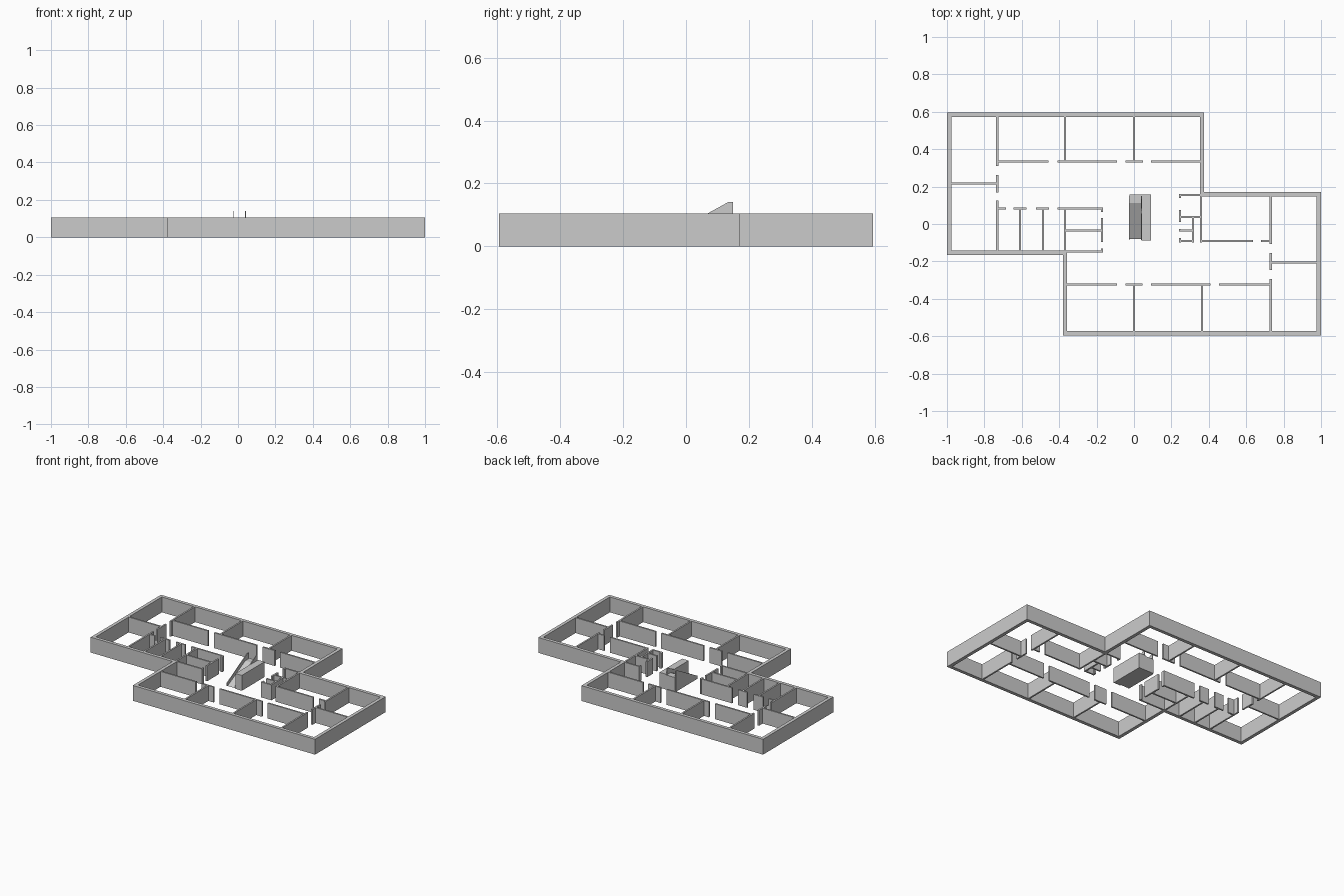
import bpy, bmesh

if "Cube" in bpy.data.objects:
    bpy.data.objects.remove(bpy.data.objects["Cube"])

H = 0.105    # wall height
T = 0.011    # partition thickness


def mesh_object(name, bm):
    bmesh.ops.recalc_face_normals(bm, faces=bm.faces)
    me = bpy.data.meshes.new(name)
    bm.to_mesh(me)
    bm.free()
    ob = bpy.data.objects.new(name, me)
    bpy.context.collection.objects.link(ob)
    return ob


def add_box(bm, x0, x1, y0, y1, z0=0, z1=H):
    ret = bmesh.ops.create_cube(bm, size=1)
    for v in ret["verts"]:
        v.co = (x0 + (v.co.x + .5) * (x1 - x0),
                y0 + (v.co.y + .5) * (y1 - y0),
                z0 + (v.co.z + .5) * (z1 - z0))


def side_profile(name, pts, x0, x1):
    """Extrude a (y, z) profile from x0 to x1."""
    bm = bmesh.new()
    f = bm.faces.new([bm.verts.new((x0, y, z)) for y, z in pts])
    ret = bmesh.ops.extrude_face_region(bm, geom=[f])
    for g in ret["geom"]:
        if isinstance(g, bmesh.types.BMVert):
            g.co.x = x1
    return mesh_object(name, bm)


# Outer wall: stepped outline as a ring with constant thickness
outer = [(-1, .595), (.375, .595), (.375, .17), (1, .17),
         (1, -.595), (-.38, -.595), (-.38, -.165), (-1, -.165)]
w = .023
inner = [(-1 + w, .595 - w), (.375 - w, .595 - w), (.375 - w, .17 - w), (1 - w, .17 - w),
         (1 - w, -.595 + w), (-.38 + w, -.595 + w), (-.38 + w, -.165 + w), (-1 + w, -.165 + w)]
bm = bmesh.new()
rings = [[bm.verts.new((x, y, z)) for x, y in loop]
         for loop, z in ((outer, 0), (outer, H), (inner, H), (inner, 0))]
for k in range(4):
    a, b = rings[k], rings[(k + 1) % 4]
    for i in range(8):
        j = (i + 1) % 8
        bm.faces.new((a[i], a[j], b[j], b[i]))
mesh_object("outer_wall", bm)


# Partitions: each row is a line position followed by (start, end) spans
def partitions(name, rows, along_x):
    bm = bmesh.new()
    for c, *spans in rows:
        for a, b in spans:
            if along_x:
                add_box(bm, a, b, c - T / 2, c + T / 2)
            else:
                add_box(bm, c - T / 2, c + T / 2, a, b)
    return mesh_object(name, bm)


partitions("back_corridor_walls", [
    (.333, (-.73, -.457), (-.41, -.09), (-.045, .049), (.09, .36)),
    (.217, (-.98, -.73))], True)
partitions("back_room_dividers", [
    (-.731, (.31, .58), (.168, .262), (-.15, .125)),
    (-.368, (.333, .58)), (0, (.333, .58))], False)
partitions("front_corridor_walls", [
    (-.323, (-.365, -.09), (-.045, .045), (.09, .41), (.455, .73)),
    (-.206, (.73, .98)),
    (-.092, (.353, .637), (.68, .735))], True)
partitions("front_room_dividers", [
    (.731, (-.107, .155), (-.247, -.156), (-.58, -.294)),
    (.363, (-.58, -.323)), (0, (-.58, -.323))], False)
partitions("left_small_room_walls", [
    (.083, (-.73, -.685), (-.645, -.575), (-.525, -.455), (-.41, -.167)),
    (-.034, (-.368, -.167)), (-.147, (-.37, -.167))], True)
partitions("left_small_room_dividers", [
    (-.609, (-.15, .083)), (-.487, (-.15, .083)), (-.368, (-.15, .083)),
    (-.172, (.065, .089), (-.097, .031), (-.153, -.13))], False)
partitions("right_small_room_walls", [
    (.156, (.242, .36)), (.037, (.242, .358)),
    (-.034, (.242, .315)), (-.092, (.242, .32))], True)
partitions("right_small_room_dividers", [
    (.247, (.138, .161), (.01, .075), (-.04, -.028), (-.098, -.075)),
    (.315, (-.098, .037)), (.358, (-.098, .161))], False)

# Stair: sloped flight with side panels, and block beside it
side_profile("stair_flight", [(-.08, 0), (.112, .1), (.157, .1), (.157, 0)], -.025, .042)
panel = [(-.085, 0), (-.085, .02), (.135, .141), (.15, .141), (.15, 0)]
for name, x in (("stair_panel_left", -.028), ("stair_panel_right", .038)):
    side_profile(name, panel, x, x + .005)
bm = bmesh.new()
add_box(bm, .041, .09, -.087, .157)
mesh_object("stair_block", bm)
